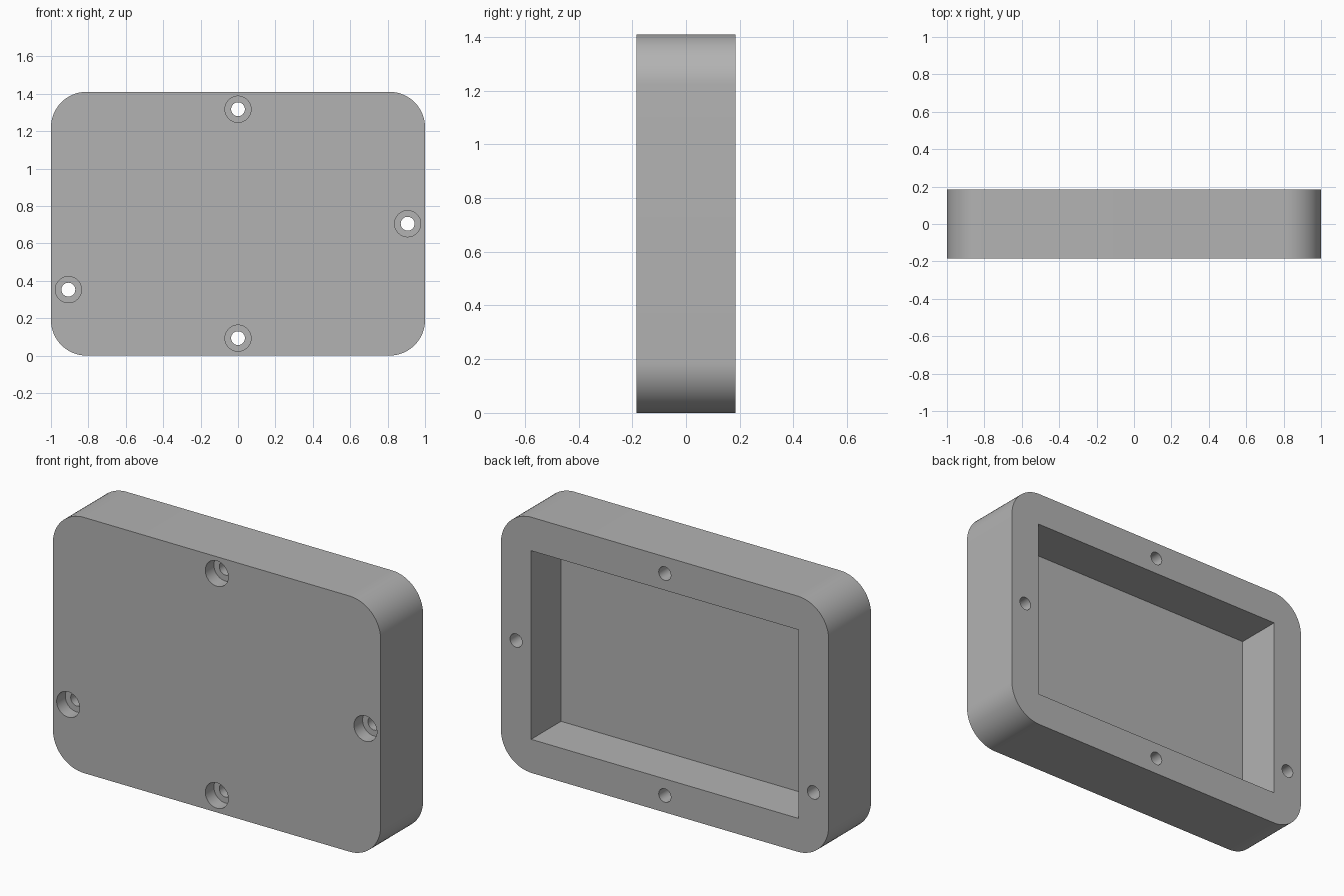
import bpy
import bmesh
from math import cos, sin, pi, radians
from mathutils import Matrix

WIDTH, DEPTH, HEIGHT = 2.0, 0.37, 1.41
RADIUS, WALL, FLOOR = 0.19, 0.185, 0.11
BACK = DEPTH / 2

if "Cube" in bpy.data.objects:
    bpy.data.objects.remove(bpy.data.objects["Cube"])

grey = bpy.data.materials.new("plain_grey")
grey.use_nodes = True
grey.diffuse_color = (0.45, 0.45, 0.45, 1)
grey.node_tree.nodes["Principled BSDF"].inputs["Base Color"].default_value = grey.diffuse_color


def finish(bm, name):
    bmesh.ops.recalc_face_normals(bm, faces=bm.faces)
    mesh = bpy.data.meshes.new(name)
    bm.to_mesh(mesh)
    bm.free()
    mesh.materials.append(grey)
    obj = bpy.data.objects.new(name, mesh)
    bpy.context.collection.objects.link(obj)
    return obj


def prism(name, outline, y0, y1):
    """Extrude an (x, z) outline from y0 to y1."""
    bm = bmesh.new()
    face = bm.faces.new([bm.verts.new((x, y0, z)) for x, z in outline])
    new = bmesh.ops.extrude_face_region(bm, geom=[face])["geom"]
    verts = [v for v in new if isinstance(v, bmesh.types.BMVert)]
    bmesh.ops.translate(bm, verts=verts, vec=(0, y1 - y0, 0))
    return finish(bm, name)


def circle(x, z, r, n=48):
    return [(x + r * cos(2 * pi * i / n), z + r * sin(2 * pi * i / n)) for i in range(n)]


def rounded_rect(w, h, r, n=16):
    points = []
    for k, (sx, sz) in enumerate([(1, 1), (-1, 1), (-1, -1), (1, -1)]):
        for i in range(n + 1):
            a = pi / 2 * (k + i / n)
            points.append((sx * (w / 2 - r) + r * cos(a),
                           h / 2 + sz * (h / 2 - r) + r * sin(a)))
    return points


# Rounded block
case = prism("case_cover", rounded_rect(WIDTH, HEIGHT, RADIUS), -BACK, BACK)

# Rectangular pocket, open at the back
px, z0, z1 = WIDTH / 2 - WALL, WALL, HEIGHT - WALL
cutters = [prism("pocket_cutter", [(-px, z0), (px, z0), (px, z1), (-px, z1)],
                 -BACK + FLOOR, BACK + 0.1)]

# Counterbored screw holes in the rim
edge = 0.093
for x, z in [(0, HEIGHT - edge), (0, edge), (1 - edge, HEIGHT / 2), (edge - 1, HEIGHT / 4)]:
    cutters.append(prism("screw_hole_cutter", circle(x, z, 0.037), -BACK - 0.1, BACK + 0.1))
    cutters.append(prism("counterbore_cutter", circle(x, z, 0.07), -BACK - 0.1, -BACK + 0.075))

for cutter in cutters:
    cutter.hide_render = True
    mod = case.modifiers.new(cutter.name, "BOOLEAN")
    mod.operation = "DIFFERENCE"
    mod.solver = "EXACT"
    mod.object = cutter

# Apply the cuts and discard the cutters
graph = bpy.context.evaluated_depsgraph_get()
result = bpy.data.meshes.new_from_object(case.evaluated_get(graph))
case.modifiers.clear()
case.data = result
for cutter in cutters:
    bpy.data.objects.remove(cutter)

# Smooth corners and bores, crisp edges
bpy.ops.object.select_all(action="DESELECT")
case.select_set(True)
bpy.context.view_layer.objects.active = case
bpy.ops.object.shade_smooth_by_angle(angle=radians(30))
